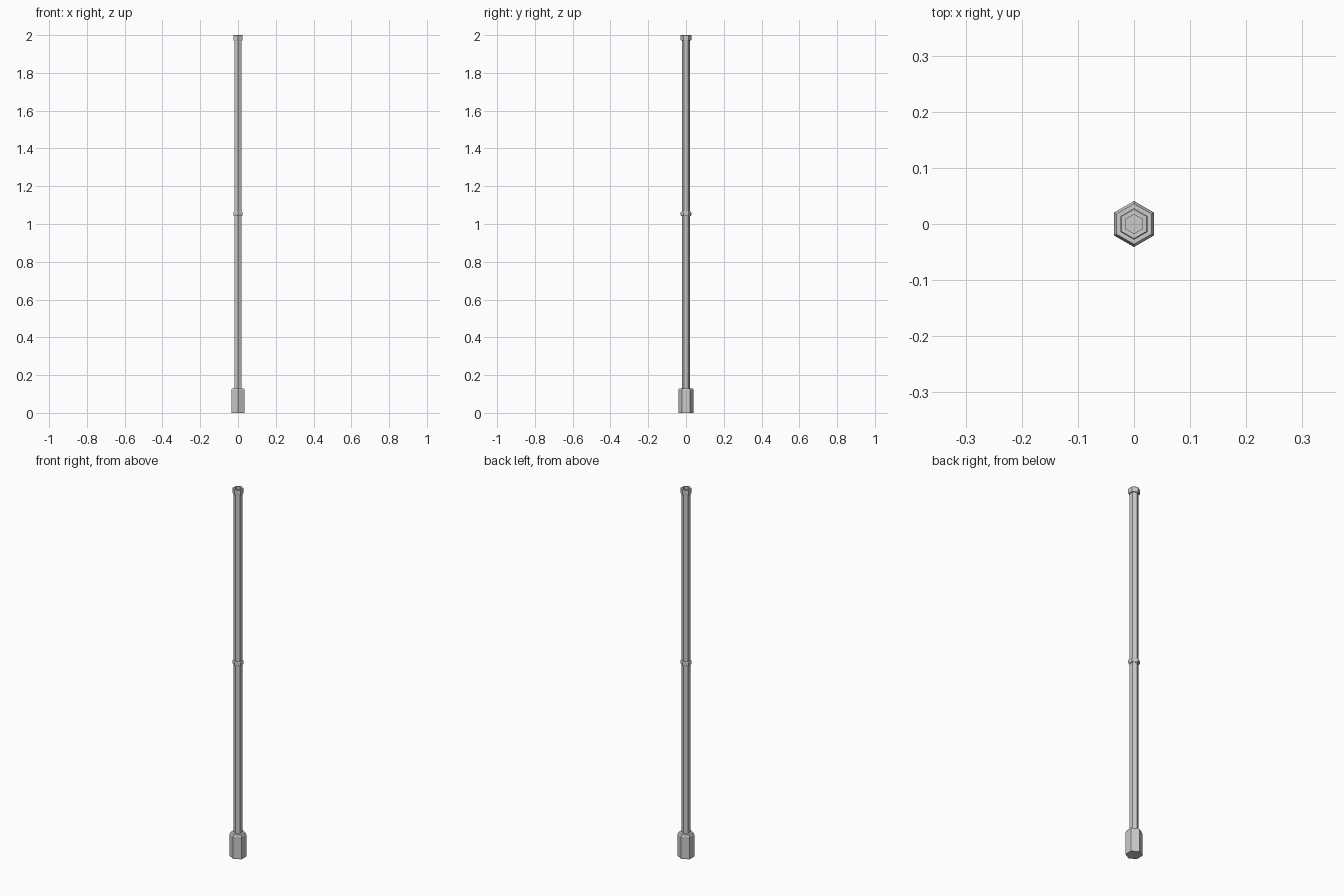
import bpy, bmesh
from math import cos, sin, pi

if "Cube" in bpy.data.objects:
    bpy.data.objects.remove(bpy.data.objects["Cube"])

SIDES = 6


def hex_lathe(name, profile, cap_bottom=False, cap_top=False, closed=False):
    """Six-sided solid from (corner radius, height) points; corners face +-y."""
    bm = bmesh.new()
    rings = [[bm.verts.new((r * cos(pi / 2 + 2 * pi * k / SIDES),
                            r * sin(pi / 2 + 2 * pi * k / SIDES), z))
              for k in range(SIDES)] for r, z in profile]
    pairs = list(zip(rings, rings[1:]))
    if closed:
        pairs.append((rings[-1], rings[0]))
    for a, b in pairs:
        for k in range(SIDES):
            j = (k + 1) % SIDES
            bm.faces.new((a[k], a[j], b[j], b[k]))
    if cap_bottom:
        bm.faces.new(rings[0][::-1])
    if cap_top:
        bm.faces.new(rings[-1])
    bmesh.ops.recalc_face_normals(bm, faces=bm.faces)
    mesh = bpy.data.meshes.new(name)
    bm.to_mesh(mesh)
    bm.free()
    obj = bpy.data.objects.new(name, mesh)
    bpy.context.collection.objects.link(obj)
    return obj


# Heavy foot with chamfered upper rim
hex_lathe("base", [(0.041, 0), (0.041, 0.12), (0.036, 0.13)],
          cap_bottom=True, cap_top=True)

# Long shaft; its top is the floor of the socket
hex_lathe("shaft", [(0.021, 0.125), (0.021, 1.98)],
          cap_bottom=True, cap_top=True)

# Joint ring halfway up
hex_lathe("joint_ring", [(0.019, 1.043), (0.025, 1.043), (0.028, 1.047),
                         (0.028, 1.061), (0.025, 1.065), (0.019, 1.065)],
          closed=True)

# Top collar with hexagonal socket
hex_lathe("top_collar", [(0.017, 1.972), (0.027, 1.972), (0.028, 1.975),
                         (0.028, 1.998), (0.026, 2.0), (0.017, 2.0)],
          closed=True)
